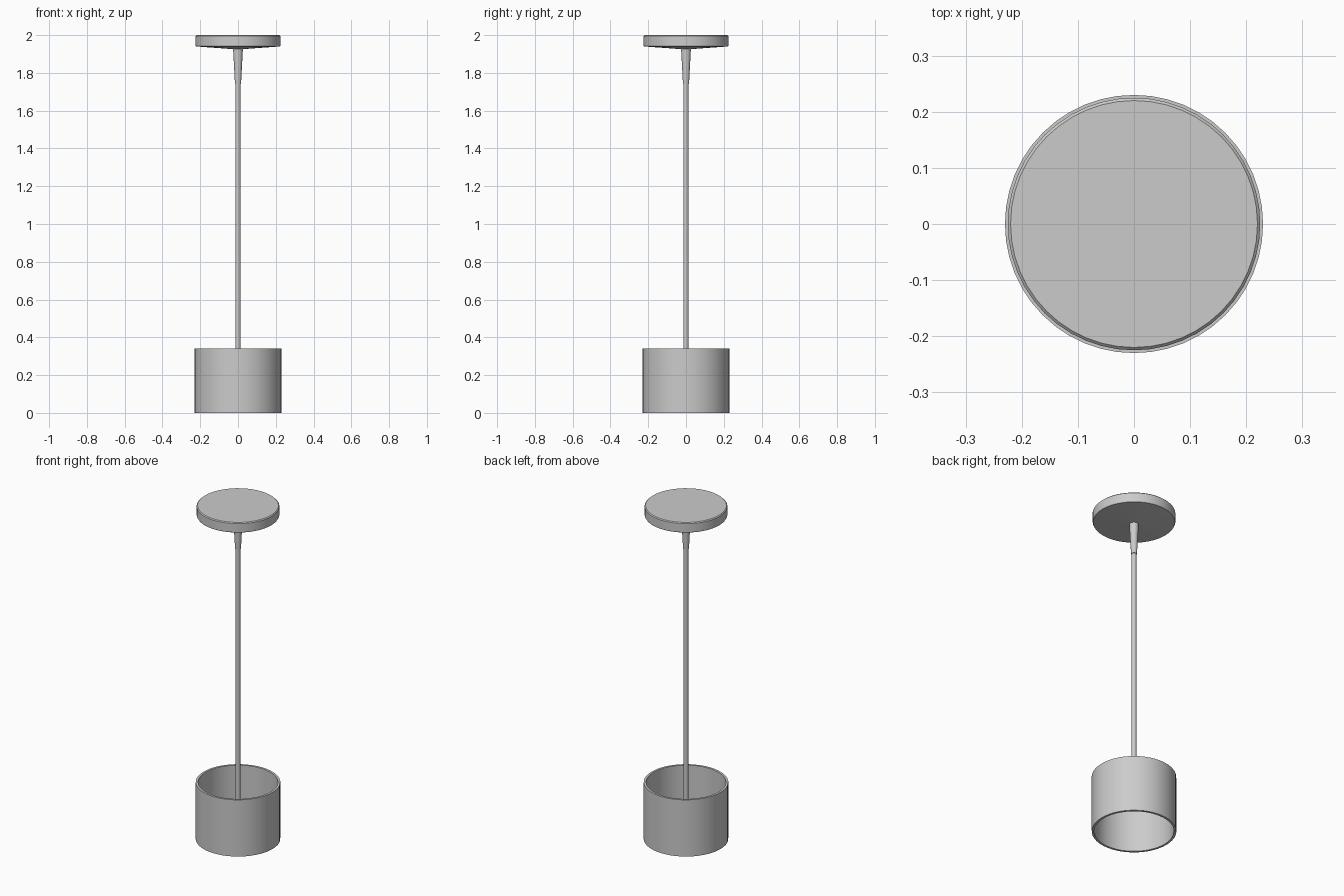
import bpy, bmesh, math

if "Cube" in bpy.data.objects:
    bpy.data.objects.remove(bpy.data.objects["Cube"])

def lathe(name, profile, segs=48, closed=False):
    """Revolve an (r, z) profile about the z axis."""
    bm = bmesh.new()
    rings = []
    for r, z in profile:
        if r == 0:
            rings.append([bm.verts.new((0, 0, z))] * segs)
        else:
            rings.append([bm.verts.new((r * math.cos(2 * math.pi * i / segs),
                                        r * math.sin(2 * math.pi * i / segs), z))
                          for i in range(segs)])
    pairs = list(zip(rings, rings[1:]))
    if closed:
        pairs.append((rings[-1], rings[0]))
    for a, b in pairs:
        for i in range(segs):
            j = (i + 1) % segs
            bm.faces.new(list(dict.fromkeys((a[i], a[j], b[j], b[i]))))
    bmesh.ops.recalc_face_normals(bm, faces=bm.faces)
    mesh = bpy.data.meshes.new(name)
    bm.to_mesh(mesh)
    bm.free()
    obj = bpy.data.objects.new(name, mesh)
    bpy.context.collection.objects.link(obj)
    bpy.ops.object.select_all(action='DESELECT')
    obj.select_set(True)
    bpy.context.view_layer.objects.active = obj
    bpy.ops.object.shade_smooth_by_angle(angle=math.radians(30))
    return obj

# Open drum shade with a thin wall
lathe("drum_shade", [(0.23, 0.0), (0.23, 0.34), (0.217, 0.34), (0.217, 0.0)], closed=True)

# Ceiling plate with a shallow conical underside
lathe("ceiling_canopy", [(0, 1.925), (0.03, 1.926), (0.222, 1.94), (0.225, 1.945),
                         (0.225, 1.995), (0.22, 2.0), (0, 2.0)])

# Tapered collar under the ceiling plate
lathe("stem_collar", [(0, 1.74), (0.016, 1.74), (0.026, 1.93), (0, 1.93)], segs=24)

# Long stem running down into the shade
lathe("stem", [(0, 0.18), (0.013, 0.18), (0.013, 1.9), (0, 1.9)], segs=16)

# Small lamp socket hidden at the stem end
lathe("lamp_socket", [(0, 0.14), (0.02, 0.14), (0.02, 0.2), (0.013, 0.215), (0, 0.215)], segs=24)
